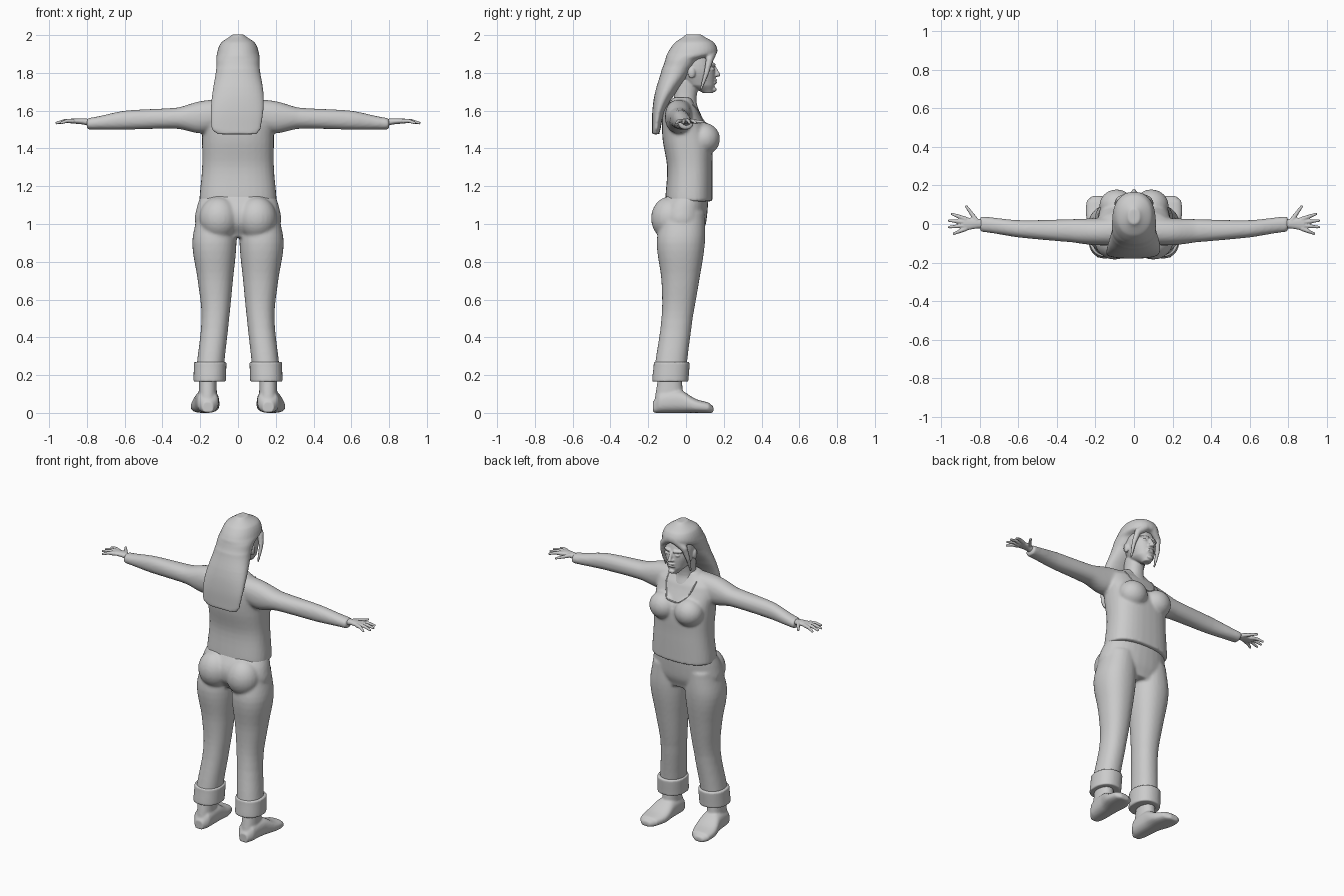
import bpy, bmesh, math
from mathutils import Vector, Matrix

cube = bpy.data.objects.get("Cube")
if cube:
    bpy.data.objects.remove(cube)

GREY = (0.6, 0.6, 0.6, 1)
grey = bpy.data.materials.new("plain grey")
grey.use_nodes = True
grey.diffuse_color = GREY
grey.node_tree.nodes["Principled BSDF"].inputs["Base Color"].default_value = GREY


# Cross-sections: a position along the axis, then the two extents across it
def level(z, half_width, back, front, x=0):
    return Vector((z, x - half_width, x + half_width, back, front))


def sleeve(x, y, z, depth, height):
    return Vector((x, y - depth, y + depth, z - height, z + height))


def instep(y, x, half_width, top):
    return Vector((y, x - half_width, x + half_width, 0, top))


def between(rows, i, t):
    """Smooth blend from section i to the next one."""
    a, b = rows[i], rows[i + 1]
    before, after = rows[max(i - 1, 0)], rows[min(i + 2, len(rows) - 1)]
    leave, arrive = 2 * a - before - b, 2 * b - a - after
    row = a.lerp(b, t) + t * (1 - t) / 2 * ((1 - t) * leave + t * arrive)
    row[0] = a[0] + (b[0] - a[0]) * t
    return row


def rounded(angle, low, high, power):
    """Point on one extent of a rounded-square outline."""
    wave = math.cos(angle)
    return (low + high) / 2 + (high - low) / 2 * math.copysign(abs(wave) ** (2 / power), wave)


def loft(bm, axis, rows, power=2.2, side=1, sides=32, steps=5):
    """Closed skin over a row of cross-sections."""
    fine = [between(rows, i, k / steps) for i in range(len(rows) - 1) for k in range(steps)]
    rings = []
    for at, u_low, u_high, v_low, v_high in fine + [rows[-1]]:
        ring = []
        for j in range(sides):
            angle = math.tau * j / sides
            u = rounded(angle, u_low, u_high, power)
            v = rounded(angle - math.pi / 2, v_low, v_high, power)
            x, y, z = {"z": (u, v, at), "x": (at, u, v), "y": (u, at, v)}[axis]
            ring.append(bm.verts.new((x * side, y, z)))
        rings.append(ring)
    faces = [bm.faces.new(rings[0]), bm.faces.new(rings[-1])]
    for low, high in zip(rings, rings[1:]):
        for j in range(sides):
            k = (j + 1) % sides
            faces.append(bm.faces.new((low[j], low[k], high[k], high[j])))
    bmesh.ops.recalc_face_normals(bm, faces=faces)


def ball(bm, centre, size):
    place = Matrix.Translation(centre) @ Matrix.Diagonal((*size, 1))
    bmesh.ops.create_uvsphere(bm, u_segments=24, v_segments=16, radius=1, matrix=place)


def strand(bm, points, thick, thin, steps=7):
    """Tapering chain of overlapping balls along a path."""
    total = steps * (len(points) - 1)
    for i in range(total + 1):
        k = min(i // steps, len(points) - 2)
        centre = Vector(points[k]).lerp(Vector(points[k + 1]), i / steps - k)
        radius = thick + (thin - thick) * i / total
        ball(bm, centre, (radius, radius, radius))


def finish(name, bm, voxel, smooth=4):
    """Fuse overlapping shapes into one soft skin."""
    mesh = bpy.data.meshes.new(name)
    bm.to_mesh(mesh)
    bm.free()
    part = bpy.data.objects.new(name, mesh)
    bpy.context.collection.objects.link(part)
    mesh.materials.append(grey)
    fuse = part.modifiers.new("fuse", "REMESH")
    fuse.mode, fuse.voxel_size, fuse.use_smooth_shade = "VOXEL", voxel, True
    soften = part.modifiers.new("soften", "SMOOTH")
    soften.factor, soften.iterations = 0.5, smooth
    return part


# Shirt: torso, bust and both sleeves
bm = bmesh.new()
loft(bm, "z", [level(z=1.12, half_width=.205, back=-.11, front=.14),
               level(z=1.3, half_width=.19, back=-.1, front=.14),
               level(z=1.46, half_width=.19, back=-.125, front=.135),
               level(z=1.6, half_width=.185, back=-.12, front=.07),
               level(z=1.67, half_width=.08, back=-.07, front=.03)], power=2.5)
for side in (-1, 1):
    ball(bm, centre=(side * .09, .095, 1.45), size=(.09, .085, .085))
    loft(bm, "x", [sleeve(x=.08, y=-.035, z=1.58, depth=.075, height=.08),
                   sleeve(x=.2, y=-.04, z=1.565, depth=.07, height=.085),
                   sleeve(x=.32, y=-.035, z=1.56, depth=.06, height=.056),
                   sleeve(x=.6, y=-.025, z=1.55, depth=.045, height=.05),
                   sleeve(x=.8, y=0, z=1.53, depth=.04, height=.03)], side=side)
shirt = finish("shirt", bm, voxel=.009)

# Neckline edge laid on the shirt front
bpy.context.view_layer.update()
worn = shirt.evaluated_get(bpy.context.evaluated_depsgraph_get())
path = []
for i in range(25):
    angle = math.pi * i / 24
    start = Vector((.1 * math.cos(angle), 1, 1.63 - .13 * math.sin(angle)))
    hit, spot, normal, face = worn.ray_cast(start, Vector((0, -1, 0)))
    if hit:
        path.append(spot)
curve = bpy.data.curves.new("neckline", "CURVE")
curve.dimensions, curve.bevel_depth = "3D", .004
line = curve.splines.new("POLY")
line.points.add(len(path) - 1)
for point, spot in zip(line.points, path):
    point.co = (*spot, 1)
curve.materials.append(grey)
bpy.context.collection.objects.link(bpy.data.objects.new("neckline", curve))

# Trousers: hips, seat and legs
bm = bmesh.new()
loft(bm, "z", [level(z=.93, half_width=.16, back=-.1, front=.08),
               level(z=1, half_width=.225, back=-.145, front=.105),
               level(z=1.08, half_width=.22, back=-.145, front=.115),
               level(z=1.18, half_width=.19, back=-.09, front=.12)])
for side in (-1, 1):
    ball(bm, centre=(side * .1, -.085, 1.03), size=(.105, .1, .115))
    loft(bm, "z", [level(z=.2, half_width=.073, back=-.17, front=0, x=.15),
                   level(z=.5, half_width=.073, back=-.13, front=.035, x=.12),
                   level(z=.7, half_width=.093, back=-.13, front=.07, x=.12),
                   level(z=.9, half_width=.117, back=-.155, front=.1, x=.125),
                   level(z=1.06, half_width=.1, back=-.13, front=.1, x=.115)], side=side)
finish("trousers", bm, voxel=.009)

for side, label in ((-1, "right"), (1, "left")):
    # Turned-up cuff
    bm = bmesh.new()
    loft(bm, "z", [level(z=.165, half_width=.086, back=-.18, front=.013, x=.15),
                   level(z=.27, half_width=.086, back=-.17, front=.02, x=.147)], side=side)
    finish(label + "_cuff", bm, voxel=.007, smooth=2)

    # Foot and ankle, toes turned out a little
    bm = bmesh.new()
    loft(bm, "z", [level(z=.03, half_width=.05, back=-.17, front=-.01, x=.16),
                   level(z=.22, half_width=.045, back=-.145, front=-.025, x=.16)], side=side)
    loft(bm, "y", [instep(y=-.175, x=.16, half_width=.03, top=.06),
                   instep(y=-.14, x=.16, half_width=.055, top=.11),
                   instep(y=-.03, x=.165, half_width=.065, top=.12),
                   instep(y=.05, x=.175, half_width=.075, top=.075),
                   instep(y=.12, x=.185, half_width=.06, top=.055),
                   instep(y=.145, x=.19, half_width=.03, top=.035)], power=2.5, side=side)
    finish(label + "_foot", bm, voxel=.007, smooth=3)

    # Hand with thumb and four spread fingers
    bm = bmesh.new()
    loft(bm, "x", [sleeve(x=.77, y=0, z=1.535, depth=.022, height=.02),
                   sleeve(x=.82, y=.002, z=1.543, depth=.026, height=.016),
                   sleeve(x=.885, y=0, z=1.545, depth=.035, height=.013)], side=side)
    strand(bm, [(side * .82, .02, 1.545), (side * .87, .09, 1.54)], thick=.013, thin=.008)
    for i, reach in enumerate((.07, .085, .085, .06)):
        across = .026 - .017 * i
        knuckle = (side * .875, across, 1.545)
        joint = (side * (.875 + reach / 2), across * 1.5, 1.546)
        tip = (side * (.875 + reach), across * 2, 1.535)
        strand(bm, [knuckle, joint, tip], thick=.0125, thin=.0075)
    finish(label + "_hand", bm, voxel=.004, smooth=3)

# Head, neck and facial features
bm = bmesh.new()
loft(bm, "z", [level(z=1.58, half_width=.085, back=-.08, front=.075),
               level(z=1.65, half_width=.057, back=-.065, front=.055),
               level(z=1.76, half_width=.055, back=-.06, front=.07)])
loft(bm, "z", [level(z=1.693, half_width=.025, back=.09, front=.142),
               level(z=1.735, half_width=.06, back=0, front=.152),
               level(z=1.82, half_width=.084, back=-.06, front=.152),
               level(z=1.94, half_width=.07, back=-.04, front=.12)])
strand(bm, [(0, .15, 1.83), (0, .17, 1.79)], thick=.009, thin=.012)
ball(bm, centre=(0, .15, 1.712), size=(.022, .012, .013))
for lip in (1.748, 1.762):
    ball(bm, centre=(0, .153, lip), size=(.026, .012, .007))
for side in (-1, 1):
    nostril, eye, ear = side * .012, side * .034, side * .084
    ball(bm, centre=(nostril, .158, 1.787), size=(.009, .011, .008))
    ball(bm, centre=(eye, .139, 1.82), size=(.017, .013, .009))
    ball(bm, centre=(ear, .03, 1.8), size=(.012, .02, .03))
    strand(bm, [(side * .02, .149, 1.843), (side * .06, .13, 1.843)], thick=.009, thin=.006)
finish("head", bm, voxel=.0045, smooth=3)

# Long hair with parted side locks
bm = bmesh.new()
loft(bm, "z", [level(z=1.475, half_width=.105, back=-.18, front=-.14, x=-.005),
               level(z=1.5, half_width=.13, back=-.18, front=-.135, x=-.01),
               level(z=1.6, half_width=.14, back=-.178, front=-.11, x=-.005),
               level(z=1.7, half_width=.135, back=-.163, front=-.05),
               level(z=1.82, half_width=.116, back=-.128, front=.035),
               level(z=1.87, half_width=.114, back=-.11, front=.08),
               level(z=1.9, half_width=.112, back=-.1, front=.162),
               level(z=1.96, half_width=.09, back=-.06, front=.15),
               level(z=2.004, half_width=.03, back=0, front=.08)])
for side in (-1, 1):
    parting, temple = (side * .03, .138, 1.91), (side * .075, .125, 1.87)
    cheek, end = (side * .09, .108, 1.8), (side * .09, .08, 1.715)
    strand(bm, [parting, temple, cheek, end], thick=.026, thin=.008)
finish("hair", bm, voxel=.007)
